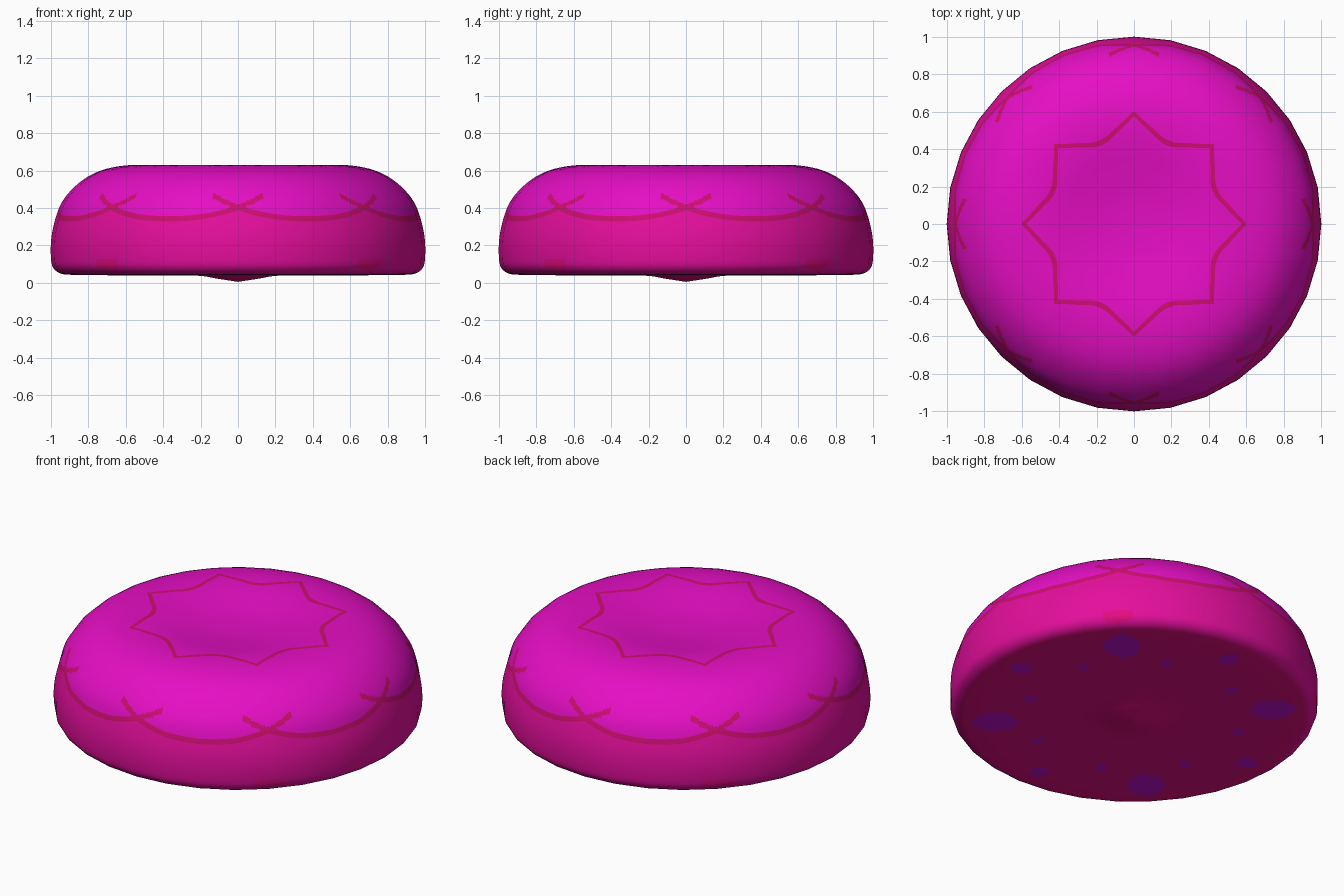
import bpy, math
from mathutils import Vector

if "Cube" in bpy.data.objects:
    bpy.data.objects.remove(bpy.data.objects["Cube"])

SIDES, SUB = 32, 12
COLS = SIDES * SUB
EIGHTH = math.pi / 4


def material(name, rgb):
    m = bpy.data.materials.new(name)
    lin = [((c / 255 + 0.055) / 1.055) ** 2.4 if c > 10 else c / 255 / 12.92 for c in rgb]
    m.diffuse_color = (*lin, 1)
    m.use_nodes = True
    m.node_tree.nodes["Principled BSDF"].inputs["Base Color"].default_value = m.diffuse_color
    return m


mats = [material("magenta", (230, 14, 196)), material("pink", (228, 14, 156)),
        material("crimson", (204, 14, 112)), material("deep crimson", (228, 12, 130)),
        material("purple", (195, 12, 205))]
MAGENTA, PINK, CRIMSON, DEEP, PURPLE = range(5)

# Half profile (radius, height): dished top, round shoulder, flat base with a low cone
pts = [(0.002, .585), (.15, .59), (.3, .608), (.42, .624), (.52, .63), (.62, .625),
       (.72, .604), (.81, .563), (.89, .497), (.95, .415), (.985, .31), (1, .22),
       (1, .13), (.988, .08), (.95, .05), (.88, .042), (.7, .04), (.45, .04),
       (.22, .038), (.1, .02), (.002, .005)]
pts = [Vector(p) for p in pts]
LAST = len(pts) - 1


def profile(t):
    i = min(int(t), LAST - 1)
    u = t - i
    b, c = pts[i], pts[i + 1]
    a, d = pts[max(i - 1, 0)], pts[min(i + 2, LAST)]
    return 0.5 * (2 * b + (c - a) * u + (2 * a - 5 * b + 4 * c - d) * u * u
                  + (3 * b - a - 3 * c + d) * u ** 3)


def solve(test, lo, hi):
    """Parameter where test changes from False to True."""
    for _ in range(30):
        mid = (lo + hi) / 2
        if test(profile(mid)):
            hi = mid
        else:
            lo = mid
    return lo


def at_radius(r):
    return solve(lambda p: p.x > r, 0, 10)


def at_height(z):
    return solve(lambda p: p.y < z, 5, 15)


def arc_offset(a):
    """Signed angle from the middle of the nearest eighth."""
    return (a % EIGHTH) - EIGHTH / 2


def arc_height(d):
    return 0.342 + 0.06 * (abs(d) / (EIGHTH / 2)) ** 2.3


COUNTS = [14, 2, 10, 14, 2, 6, 9, 44]
T_TICK, T_LOW, T_BASE = at_height(.49), at_height(.145), at_height(.05)


def column(a):
    """Row parameters at one angle, following the star and scallop lines."""
    d = arc_offset(a)
    r = .47 + .12 * (abs(d) / (EIGHTH / 2)) ** 1.7
    h = arc_height(d)
    stops = [0, at_radius(r - .014), at_radius(r + .014), T_TICK,
             at_height(h + .014), at_height(h - .014), T_LOW, T_BASE, LAST]
    rows = []
    for s, e, n in zip(stops, stops[1:], COUNTS):
        rows += [s + (e - s) * k / n for k in range(n)]
    return rows + [LAST]


BAND = [b for b, n in enumerate(COUNTS) for _ in range(n)]


def near(a, step, phase):
    """Signed angle to the nearest repeat of a motif."""
    return (a - phase + step / 2) % step - step / 2


def colour(band, a, p):
    if band in (1, 4):
        return CRIMSON
    if band == 3:                       # arcs running on past the points
        over = EIGHTH - abs(arc_offset(a))
        if over < .54 and abs(p.y - arc_height(over)) < .014:
            return CRIMSON
    if band <= 3:
        return MAGENTA
    if band == 6:                       # patches low on the side
        d = near(a, math.pi / 2, EIGHTH)
        return DEEP if (d / .09) ** 2 + ((p.y - .1) / .035) ** 2 < 1 else PINK
    if band == 7:                       # spots on the underside
        for step, phase, r, wide, tall in ((math.pi / 2, EIGHTH, .76, .1, .12),
                                           (math.pi / 2, 0, .8, .05, .06),
                                           (EIGHTH, EIGHTH / 2, .6, .035, .035)):
            d = near(a, step, phase) * p.x
            if (d / wide) ** 2 + ((p.x - r) / tall) ** 2 < 1:
                return PURPLE
        return DEEP
    return PINK


# Turned body: 32 straight sides, each cut finely for the painted lines
cols = [column(2 * math.pi * j / COLS) for j in range(COLS)]
ROWS = len(cols[0])
verts, norms, faces, index = [], [], [], []
for j in range(COLS):
    k, u = divmod(j, SUB)
    u /= SUB
    a0, a1 = (2 * math.pi * n / SIDES for n in (k, k + 1))
    cx = math.cos(a0) * (1 - u) + math.cos(a1) * u
    cy = math.sin(a0) * (1 - u) + math.sin(a1) * u
    side = Vector((cx, cy, 0)).normalized()
    for t in cols[j]:
        p = profile(t)
        verts.append((cx * p.x, cy * p.x, p.y))
        tan = profile(min(t + .02, LAST)) - profile(max(t - .02, 0))
        norms.append((side * -tan.y + Vector((0, 0, tan.x))).normalized())
for j in range(COLS):
    n = (j + 1) % COLS
    a = 2 * math.pi * (j + .5) / COLS
    for i in range(ROWS - 1):
        faces.append((j * ROWS + i, j * ROWS + i + 1, n * ROWS + i + 1, n * ROWS + i))
        mid = profile((cols[j][i] + cols[j][i + 1] + cols[n][i] + cols[n][i + 1]) / 4)
        index.append(colour(BAND[i], a, mid))
faces.append([j * ROWS for j in range(COLS)])
index.append(MAGENTA)
faces.append([j * ROWS + ROWS - 1 for j in reversed(range(COLS))])
index.append(DEEP)

mesh = bpy.data.meshes.new("cushion")
mesh.from_pydata(verts, [], faces)
for m in mats:
    mesh.materials.append(m)
mesh.polygons.foreach_set("material_index", index)
mesh.polygons.foreach_set("use_smooth", [True] * len(faces))
mesh.update()
mesh.normals_split_custom_set_from_vertices([tuple(n) for n in norms])
body = bpy.data.objects.new("round_cushion", mesh)
bpy.context.collection.objects.link(body)
